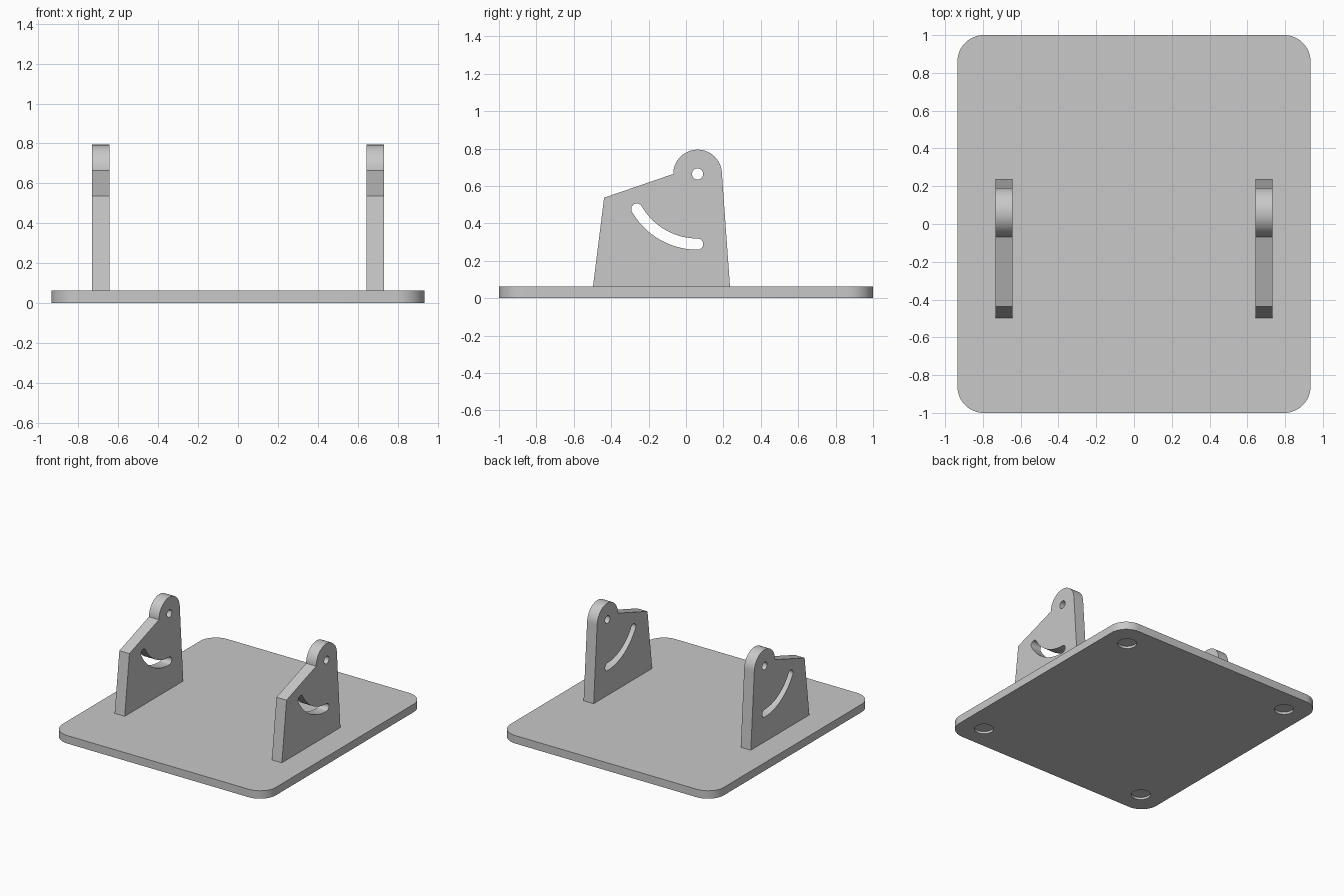
import bpy
import bmesh
from math import cos, sin, radians
from mathutils import Matrix

cube = bpy.data.objects.get("Cube")
if cube:
    bpy.data.objects.remove(cube, do_unlink=True)

grey = bpy.data.materials.new("plain grey")
grey.use_nodes = True
colour = (0.58, 0.58, 0.58, 1)
grey.diffuse_color = colour
grey.node_tree.nodes["Principled BSDF"].inputs["Base Color"].default_value = colour

PLATE_TOP = 0.063
FLAT = Matrix.Identity(4)
# Sends profile (u, v) to (y, z) and its thickness to x
SIDEWAYS = Matrix(((0, 0, 1, 0), (1, 0, 0, 0), (0, 1, 0, 0), (0, 0, 0, 1)))


def arc(cx, cy, r, start, end, steps=24):
    angles = [radians(start + (end - start) * i / steps) for i in range(steps + 1)]
    return [(cx + r * cos(a), cy + r * sin(a)) for a in angles]


def circle(cx, cy, r):
    return arc(cx, cy, r, 0, 360, 40)[:-1]


def prisms(name, outlines, low, high, matrix):
    """Extrude counter-clockwise outlines between two heights."""
    bm = bmesh.new()
    for outline in outlines:
        bottom = [bm.verts.new((u, v, low)) for u, v in outline]
        top = [bm.verts.new((u, v, high)) for u, v in outline]
        bm.faces.new(bottom[::-1])
        bm.faces.new(top)
        for i in range(len(outline)):
            j = (i + 1) % len(outline)
            bm.faces.new((bottom[i], bottom[j], top[j], top[i]))
    bm.transform(matrix)
    mesh = bpy.data.meshes.new(name)
    bm.to_mesh(mesh)
    bm.free()
    mesh.materials.append(grey)
    obj = bpy.data.objects.new(name, mesh)
    bpy.context.collection.objects.link(obj)
    return obj


def cut(obj, cutter):
    """Subtract the cutter, remove it, then smooth the round walls."""
    cutter.hide_render = True
    mod = obj.modifiers.new("cut", 'BOOLEAN')
    mod.operation = 'DIFFERENCE'
    mod.solver = 'EXACT'
    mod.object = cutter
    bpy.ops.object.select_all(action='DESELECT')
    obj.select_set(True)
    bpy.context.view_layer.objects.active = obj
    bpy.ops.object.modifier_apply(modifier=mod.name)
    bpy.data.objects.remove(cutter, do_unlink=True)
    bpy.ops.object.shade_smooth_by_angle(angle=radians(30))


# Base plate with rounded corners and four shallow foot recesses underneath
half_x, half_y, corner = 0.935, 1.0, 0.14
ix, iy = half_x - corner, half_y - corner
plate_outline = []
for k, (sx, sy) in enumerate(((1, 1), (-1, 1), (-1, -1), (1, -1))):
    plate_outline += arc(sx * ix, sy * iy, corner, 90 * k, 90 * k + 90, 16)
plate = prisms("base_plate", [plate_outline], 0, PLATE_TOP, FLAT)
recesses = [circle(sx * 0.745, sy * 0.81, 0.07) for sx in (-1, 1) for sy in (-1, 1)]
cut(plate, prisms("recess_cutter", recesses, -0.05, 0.018, FLAT))

# Upright brackets with a pivot hole and a curved slot around the pivot
py, pz = 0.062, 0.664
bracket_outline = [(-0.497, PLATE_TOP), (0.235, PLATE_TOP)]
bracket_outline += arc(py, pz, 0.13, 0, 180, 32)
bracket_outline.append((-0.438, 0.537))

swing, slot_half = 0.375, 0.03
first, last = 210, 270
slot = arc(py, pz, swing + slot_half, first, last)
slot += arc(py, pz - swing, slot_half, last, last + 180, 16)[1:]
slot += arc(py, pz, swing - slot_half, last, first)[1:]
slot += arc(py + swing * cos(radians(first)), pz + swing * sin(radians(first)),
            slot_half, first - 180, first, 16)[1:-1]

for name, x in (("left_bracket", 0.688), ("right_bracket", -0.688)):
    bracket = prisms(name, [bracket_outline], x - 0.044, x + 0.044, SIDEWAYS)
    holes = [circle(py, pz, 0.03), slot]
    cut(bracket, prisms("slot_cutter", holes, x - 0.1, x + 0.1, SIDEWAYS))
